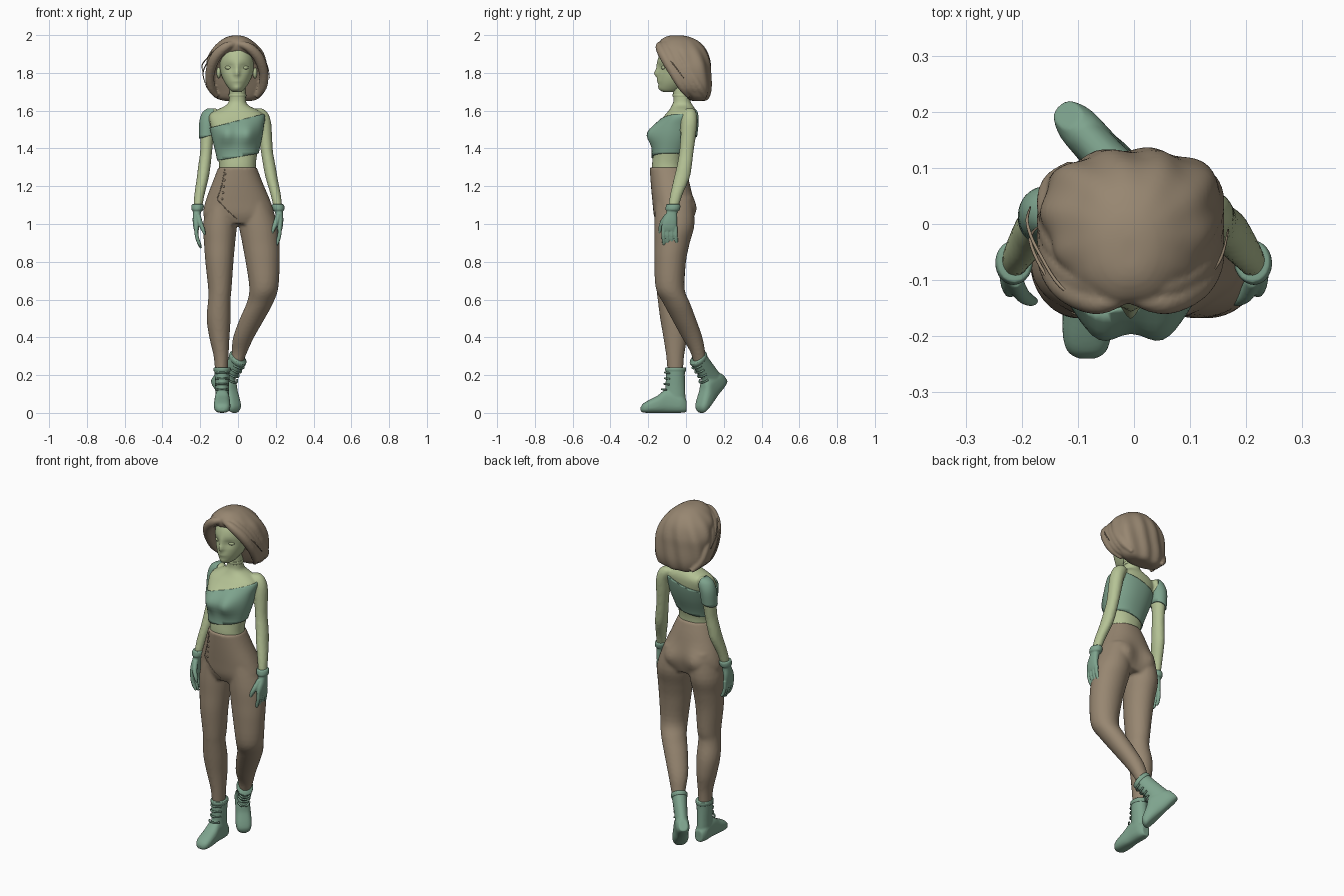
import bpy, bmesh, math
from mathutils import Vector, Matrix
from mathutils.bvhtree import BVHTree

if "Cube" in bpy.data.objects:
    bpy.data.objects.remove(bpy.data.objects["Cube"])


def material(name, rgb):
    m = bpy.data.materials.new(name)
    m.diffuse_color = (*rgb, 1)
    m.use_nodes = True
    m.node_tree.nodes["Principled BSDF"].inputs["Base Color"].default_value = m.diffuse_color
    return m


SKIN = material("pale green skin", (0.46, 0.54, 0.30))
TEAL = material("teal cloth", (0.21, 0.37, 0.27))
BROWN = material("warm brown", (0.31, 0.24, 0.165))


def gauss(*pairs):
    return math.exp(-sum((d / s) ** 2 for d, s in pairs))


def smooth_rows(rows, steps=4):
    """Catmull-Rom interpolation of station rows."""
    out = []
    for i in range(len(rows) - 1):
        p = [rows[max(0, min(len(rows) - 1, i + k))] for k in (-1, 0, 1, 2)]
        for s in range(steps):
            t = s / steps
            out.append([0.5 * (2 * b + (c - a) * t + (2 * a - 5 * b + 4 * c - d) * t * t
                               + (3 * b - a - 3 * c + d) * t ** 3) for a, b, c, d in zip(*p)])
    return out + [list(rows[-1])]


def loft(bm, rows, n=32, along="z", grow=0.0, power=2.0, warp=None):
    """Rows are (position, a0, a1, b0, b1): the extents of a superellipse ring."""
    rings = []
    for t, a0, a1, b0, b1 in smooth_rows(rows):
        ring = []
        for k in range(n):
            u = 2 * math.pi * k / n
            c, s = math.cos(u), math.sin(u)
            a = (a0 + a1) / 2 + ((a1 - a0) / 2 + grow) * math.copysign(abs(c) ** (2 / power), c)
            b = (b0 + b1) / 2 + ((b1 - b0) / 2 + grow) * math.copysign(abs(s) ** (2 / power), s)
            co = Vector((a, b, t)) if along == "z" else Vector((a, t, b))
            ring.append(bm.verts.new(warp(co) if warp else co))
        rings.append(ring)
    for r, q in zip(rings, rings[1:]):
        for k in range(n):
            bm.faces.new((r[k], r[(k + 1) % n], q[(k + 1) % n], q[k]))
    bm.faces.new(rings[0])
    bm.faces.new(rings[-1][::-1])


def tube(bm, pts, radii, n=10):
    """Round tube through points, tapering with the radii."""
    rows = smooth_rows([(*p, r) for p, r in zip(pts, radii)], 6)
    rings = []
    for i, row in enumerate(rows):
        d = Vector(rows[min(i + 1, len(rows) - 1)][:3]) - Vector(rows[max(i - 1, 0)][:3])
        side = d.cross(Vector((0.31, 0.9, 0.3))).normalized()
        up = d.cross(side).normalized()
        rings.append([bm.verts.new(Vector(row[:3]) + row[3] * (side * math.cos(2 * math.pi * k / n)
                      + up * math.sin(2 * math.pi * k / n))) for k in range(n)])
    for r, q in zip(rings, rings[1:]):
        for k in range(n):
            bm.faces.new((r[k], r[(k + 1) % n], q[(k + 1) % n], q[k]))
    bm.faces.new(rings[0])
    bm.faces.new(rings[-1][::-1])


def ball(bm, loc, scale):
    m = Matrix.Translation(loc) @ Matrix.Diagonal((*scale, 1))
    bmesh.ops.create_uvsphere(bm, u_segments=16, v_segments=10, radius=1, matrix=m)


def keep_below(bm, co, normal):
    geom = bm.verts[:] + bm.edges[:] + bm.faces[:]
    bmesh.ops.bisect_plane(bm, geom=geom, plane_co=co, plane_no=normal, clear_outer=True)


def finish(bm, name, mat, voxel=None, rounds=3, shell=None):
    bmesh.ops.recalc_face_normals(bm, faces=bm.faces[:])
    for f in bm.faces:
        f.smooth = True
    me = bpy.data.meshes.new(name)
    bm.to_mesh(me)
    bm.free()
    me.materials.append(mat)
    ob = bpy.data.objects.new(name, me)
    bpy.context.collection.objects.link(ob)
    if voxel:
        r = ob.modifiers.new("merge", "REMESH")
        r.mode, r.voxel_size, r.use_smooth_shade = "VOXEL", voxel, True
        s = ob.modifiers.new("soften", "SMOOTH")
        s.factor, s.iterations = 0.5, rounds
    if shell:
        ob.modifiers.new("thickness", "SOLIDIFY").thickness = shell
    return ob


# --- torso, neck and arms
TORSO = [(1.2, -.12, .115, -.165, -.01), (1.29, -.1, .095, -.18, -.015), (1.36, -.108, .1, -.175, -.005),
         (1.45, -.13, .12, -.165, .03), (1.52, -.145, .13, -.15, .05), (1.575, -.15, .135, -.112, .056),
         (1.605, -.11, .1, -.088, .05), (1.63, -.062, .052, -.074, .035), (1.66, -.047, .042, -.066, .022),
         (1.76, -.045, .038, -.075, .025)]
ARM = [(1.612, -.155, -.115, 0, .04), (1.59, -.182, -.1, -.015, .055), (1.54, -.198, -.12, -.024, .06),
       (1.45, -.2, -.13, -.03, .05), (1.38, -.201, -.137, -.036, .04), (1.3, -.212, -.146, -.05, .03),
       (1.24, -.219, -.156, -.065, .018), (1.15, -.232, -.178, -.085, -.02), (1.06, -.237, -.194, -.1, -.048)]


def bust(co):
    if co.y < -.05:
        co.y -= .045 * sum(gauss((co.x + .005 - s * .055, .05), (co.z - 1.475, .055)) for s in (-1, 1))
    return co


def left_side(co):
    return Vector((-co.x - .024 * max(0, co.z - 1.06) / .5, co.y, co.z))


SIDES = (("right", None), ("left", left_side))
body = bmesh.new()
loft(body, TORSO, 48, power=2.2, warp=bust)
for _, flip in SIDES:
    loft(body, ARM, 24, warp=flip)
finish(body, "body", SKIN, .008)

# --- crop top with one sleeve
top = bmesh.new()
loft(top, TORSO, 64, grow=.007, power=2.2, warp=bust)
keep_below(top, (0, 0, 1.548), (-.26, 0, 1))
keep_below(top, (0, 0, 1.355), (.17, 0, -1))
finish(top, "crop_top", TEAL, shell=.008)
sleeve = bmesh.new()
loft(sleeve, ARM, 32, grow=.007)
keep_below(sleeve, (-.2, 0, 1.455), (.25, 0, -1))
keep_below(sleeve, (-.128, 0, 1.6), (1, 0, .2))
finish(sleeve, "sleeve", TEAL, shell=.008)

# --- gloves: palm, cuff, fingers and thumb
for side, flip in SIDES:
    g = bmesh.new()
    loft(g, [(1.1, -.236, -.187, -.098, -.038), (1.06, -.238, -.196, -.104, -.046),
             (1.02, -.24, -.204, -.122, -.046), (.985, -.237, -.206, -.13, -.048),
             (.965, -.232, -.208, -.126, -.054)], 20, warp=flip, power=2.4)
    loft(g, [(1.105, -.243, -.183, -.104, -.032), (1.095, -.247, -.18, -.107, -.029),
             (1.078, -.247, -.183, -.109, -.032), (1.07, -.242, -.188, -.105, -.036)], 20, warp=flip)
    for i, drop in enumerate((.01, 0, .004, .022)):
        y = -.12 + .022 * i
        pts = [(-.221, y, .985), (-.219, y, .94), (-.207, y + .003, .9), (-.196, y + .005, .872 + drop)]
        tube(g, [flip(Vector(p)) if flip else p for p in pts], (.011, .0105, .0095, .006))
    pts = [(-.212, -.1, 1.045), (-.2, -.125, 1.005), (-.185, -.136, .97), (-.176, -.137, .942)]
    tube(g, [flip(Vector(p)) if flip else p for p in pts], (.015, .014, .011, .006))
    finish(g, side + "_glove", TEAL, .004, 2)


# --- trousers: hips and two posed legs
def seat(co):
    if co.y > -.05:
        co.y += .03 * sum(gauss((co.x - s * .088, .06), (co.z - 1.08, .07)) for s in (-1, 1))
    return co


pants = bmesh.new()
loft(pants, [(1.3, -.104, .099, -.192, -.006), (1.22, -.135, .13, -.187, .018), (1.12, -.172, .172, -.178, .035),
             (1.05, -.184, .192, -.17, .03), (1.0, -.16, .175, -.15, .02)], 48, power=2.2, warp=seat)
loft(pants, [(1.14, -.155, -.01, -.16, .035), (1.0, -.185, -.006, -.168, .045), (.9, -.18, -.015, -.168, .02),
             (.8, -.173, -.024, -.168, 0), (.66, -.158, -.034, -.157, -.01), (.6, -.158, -.039, -.15, -.018),
             (.5, -.166, -.039, -.137, .002), (.4, -.152, -.045, -.12, .005), (.3, -.129, -.05, -.105, -.01),
             (.2, -.12, -.055, -.096, -.016)])
loft(pants, [(1.14, .01, .16, -.16, .035), (1.0, .006, .211, -.168, .045), (.9, .022, .22, -.168, .02),
             (.8, .04, .221, -.168, 0), (.66, .06, .213, -.16, -.008), (.58, .045, .185, -.12, .022),
             (.5, .01, .142, -.077, .052), (.4, -.026, .085, -.022, .087), (.32, -.034, .048, .024, .102),
             (.255, -.042, .022, .042, .112)])
trousers = finish(pants, "trousers", BROWN, .009)

# --- diagonal flap seam and buttons laid on the trouser front
tree = BVHTree.FromObject(trousers, bpy.context.evaluated_depsgraph_get())


def on_front(x, z):
    hit = tree.ray_cast(Vector((x, -1, z)), Vector((0, 1, 0)))[0]
    return hit if hit else Vector((x, -.17, z))


seam = bmesh.new()
corners = [(-.07, 1.29), (-.085, 1.21), (-.11, 1.13), (-.06, 1.075), (-.005, 1.025)]
path = [on_front(a[0] + (b[0] - a[0]) * t / 4, a[1] + (b[1] - a[1]) * t / 4)
        for a, b in zip(corners, corners[1:]) for t in range(5 if b == corners[-1] else 4)]
tube(seam, path, [.0025] * len(path), 6)
finish(seam, "flap_seam", BROWN)
buttons = bmesh.new()
for i in range(5):
    ball(buttons, on_front(-.068 - .004 * i, 1.265 - .033 * i), (.006, .004, .006))
finish(buttons, "buttons", BROWN)


# --- boots: shaft, foot, sole and laces, built once and posed twice
def boot(name, place):
    b = bmesh.new()
    loft(b, [(.235, -.042, .042, -.106, -.004), (.2, -.04, .04, -.106, -.006), (.12, -.036, .036, -.11, -.004),
             (.03, -.036, .036, -.11, 0)], 24)
    loft(b, [(.002, -.024, .024, .004, .07), (-.03, -.037, .037, 0, .1), (-.1, -.039, .039, 0, .125),
             (-.15, -.043, .043, 0, .092), (-.2, -.043, .043, 0, .066), (-.228, -.034, .034, .002, .048),
             (-.24, -.016, .016, .008, .03)], 24, along="y", power=2.6)
    finish(b, name, TEAL, .006, 3).matrix_world = place
    s = bmesh.new()
    for z, y in ((.21, -.108), (.18, -.109), (.15, -.111), (.122, -.124)):
        tube(s, [(-.033, y + .022, z), (-.015, y - .001, z + .003), (.015, y - .001, z + .003),
                 (.033, y + .022, z)], [.005] * 4, 8)
    loft(s, [(.24, -.044, .044, -.109, -.001), (.23, -.046, .046, -.111, .001), (.218, -.043, .043, -.108, -.002)], 24)
    finish(s, name + "_laces", TEAL).matrix_world = place


boot("right_boot", Matrix.Translation((-.084, 0, 0)))
fwd = Vector((.48, -.54, -.69)).normalized()
up = Vector((.35, -.38, .86))
up = (up - fwd * up.dot(fwd)).normalized()
pose = Matrix((-fwd.cross(up), -fwd, up)).transposed().to_4x4()
pose.translation = (-.135, .213, .158)
boot("left_boot", pose)


# --- head with modelled nose, brow, eyes and lips
def face(co):
    if co.y < -.06:
        x, z = co.x + .006, co.z
        co.y -= .02 * gauss((x, .014), (z - 1.795, .018)) + .009 * gauss((x, .012), (z - 1.825, .03))
        co.y -= .009 * gauss((x, .026), (z - 1.757, .011)) + .006 * gauss((x, .02), (z - 1.722, .015))
        co.y += .012 * sum(gauss((x - s * .04, .026), (z - 1.828, .02)) for s in (-1, 1))
    return co


head = bmesh.new()
loft(head, [(1.698, -.026, .014, -.118, -.06), (1.712, -.044, .032, -.138, -.02), (1.75, -.071, .059, -.145, .03),
            (1.8, -.091, .079, -.147, .07), (1.86, -.099, .087, -.15, .09), (1.92, -.09, .078, -.132, .08),
            (1.96, -.05, .04, -.09, .05)], 72, warp=face)
for s in (-1, 1):
    ball(head, (-.006 + s * .04, -.114, 1.828), (.022, .017, .013))
    ball(head, (-.006 + s * .096, -.035, 1.805), (.012, .022, .034))
finish(head, "head", SKIN)


# --- bob of hair: grooved mass and swept locks
def groove(co):
    a = math.atan2(co.y + .02, co.x + .006)
    w = 1 + .028 * math.sin(11 * a + 14 * (co.z - 1.8)) * min(1, max(0, (2.0 - co.z) / .12))
    return Vector(((co.x + .006) * w - .006, (co.y + .02) * w - .02, co.z))


hair = bmesh.new()
loft(hair, [(1.652, -.075, .075, .03, .1), (1.668, -.118, .118, .005, .12), (1.72, -.148, .15, -.02, .133),
            (1.8, -.162, .16, -.055, .132), (1.86, -.163, .15, -.085, .128), (1.92, -.142, .126, -.135, .108),
            (1.965, -.1, .082, -.14, .07), (1.99, -.06, .042, -.11, .02), (1.998, -.025, .01, -.08, -.02)],
     80, power=2.15, warp=groove)
for s, wide in ((-1, .0), (1, .0)):
    for k in range(4):
        b = .03 * k
        pts = [(-.012 + s * .004, -.13 + b, 1.955 + .25 * b), (-.006 + s * .06, -.138 + b, 1.937 + .2 * b),
               (-.006 + s * .115, -.11 + b, 1.88), (-.006 + s * .142, -.065 + b, 1.8),
               (-.006 + s * .137, -.02 + b, 1.725), (-.006 + s * .105, .015 + b, 1.672)]
        tube(hair, pts, (.012, .024, .028, .025, .022, .01), 12)
finish(hair, "hair", BROWN, .0065, 2)

# --- loose strands
strands = bmesh.new()
for pts in ([(-.03, -.14, 1.96), (-.12, -.12, 1.92), (-.17, -.05, 1.87), (-.19, .0, 1.84), (-.185, .03, 1.8)],
            [(-.09, -.14, 1.92), (-.15, -.1, 1.87), (-.185, -.03, 1.8), (-.165, .0, 1.72)],
            [(.02, -.14, 1.955), (.09, -.13, 1.925), (.15, -.07, 1.85), (.168, -.01, 1.77)]):
    tube(strands, pts, [.003] * (len(pts) - 1) + [.0015], 6)
finish(strands, "loose_strands", BROWN)

# --- thin neck band
band = bmesh.new()
loft(band, [(1.672, -.049, .043, -.069, .024), (1.68, -.05, .044, -.071, .025), (1.688, -.049, .043, -.071, .025)], 32)
finish(band, "neck_band", SKIN)
